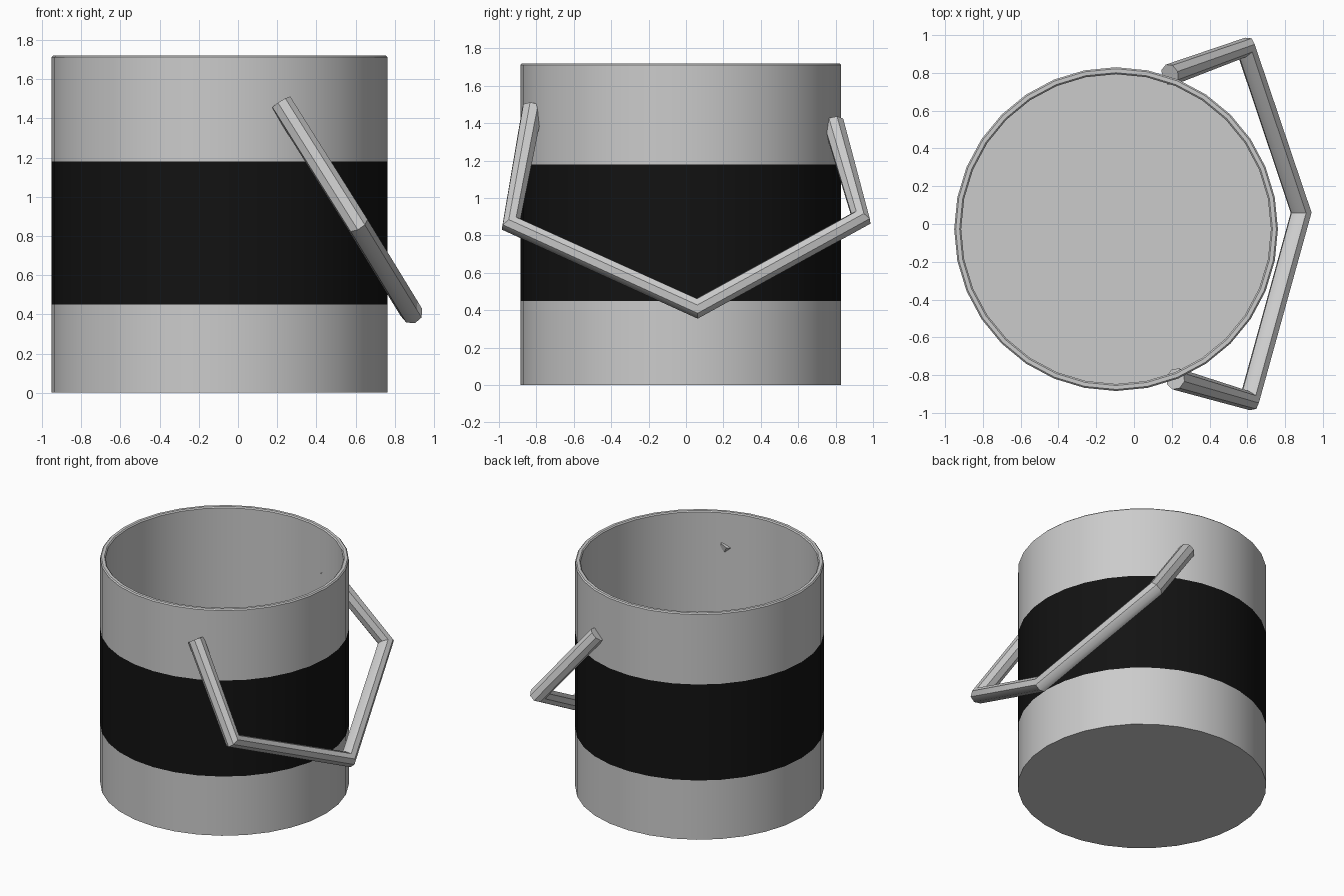
import bpy, bmesh
from math import cos, sin, tau, radians

if "Cube" in bpy.data.objects:
    bpy.data.objects.remove(bpy.data.objects["Cube"])

CX, CY, R, SIDES = -0.095, -0.027, 0.857, 32


def lathe(name, profile):
    """Revolve (radius, z) points around the bucket axis; radius 0 makes a pole."""
    bm = bmesh.new()
    rings = []
    for r, z in profile:
        if r == 0:
            rings.append([bm.verts.new((CX, CY, z))] * SIDES)
        else:
            rings.append([bm.verts.new((CX + r * cos(tau * i / SIDES),
                                        CY + r * sin(tau * i / SIDES), z))
                          for i in range(SIDES)])
    for a, b in zip(rings, rings[1:]):
        for i in range(SIDES):
            j = (i + 1) % SIDES
            quad = list(dict.fromkeys((a[i], a[j], b[j], b[i])))
            bm.faces.new(quad)
    bmesh.ops.recalc_face_normals(bm, faces=bm.faces)
    mesh = bpy.data.meshes.new(name)
    bm.to_mesh(mesh)
    bm.free()
    obj = bpy.data.objects.new(name, mesh)
    bpy.context.collection.objects.link(obj)
    return obj


def smooth(obj):
    bpy.ops.object.select_all(action='DESELECT')
    obj.select_set(True)
    bpy.context.view_layer.objects.active = obj
    bpy.ops.object.shade_smooth_by_angle(angle=radians(40))


# Bucket shell: underside, outer wall split at the band, rim, inner wall, floor
bucket = lathe("bucket", [(0, 0), (R, 0), (R, 0.45), (R, 1.18), (R, 1.712),
                          (R - 0.008, 1.72), (R - 0.029, 1.72),
                          (R - 0.037, 1.712), (R - 0.037, 0.035), (0, 0.035)])

# Black band painted on the middle of the outer wall
grey = bpy.data.materials.new("bucket_grey")
black = bpy.data.materials.new("band_black")
black.diffuse_color = (0.006, 0.006, 0.006, 1)
black.use_nodes = True
black.node_tree.nodes["Principled BSDF"].inputs["Base Color"].default_value = black.diffuse_color
grey.diffuse_color = (0.8, 0.8, 0.8, 1)
grey.use_nodes = True
grey.node_tree.nodes["Principled BSDF"].inputs["Base Color"].default_value = grey.diffuse_color
bucket.data.materials.append(grey)
bucket.data.materials.append(black)
for f in bucket.data.polygons:
    if len(f.vertices) == 4 and abs(f.center.z - 0.815) < 0.01:
        f.material_index = 1
smooth(bucket)

# Handle: angular tube hanging down on the right
path = [(0.22, -0.82, 1.48), (0.61, -0.935, 0.86), (0.885, 0.06, 0.41),
        (0.59, 0.935, 0.89), (0.19, 0.79, 1.40)]
curve = bpy.data.curves.new("handle", 'CURVE')
curve.dimensions = '3D'
curve.bevel_depth = 0.058
curve.bevel_resolution = 2
curve.use_fill_caps = True
spline = curve.splines.new('POLY')
spline.points.add(len(path) - 1)
for p, co in zip(spline.points, path):
    p.co = (*co, 1)
handle = bpy.data.objects.new("handle", curve)
bpy.context.collection.objects.link(handle)
bpy.ops.object.select_all(action='DESELECT')
handle.select_set(True)
bpy.context.view_layer.objects.active = handle
bpy.ops.object.convert(target='MESH')
smooth(bpy.context.view_layer.objects.active)
